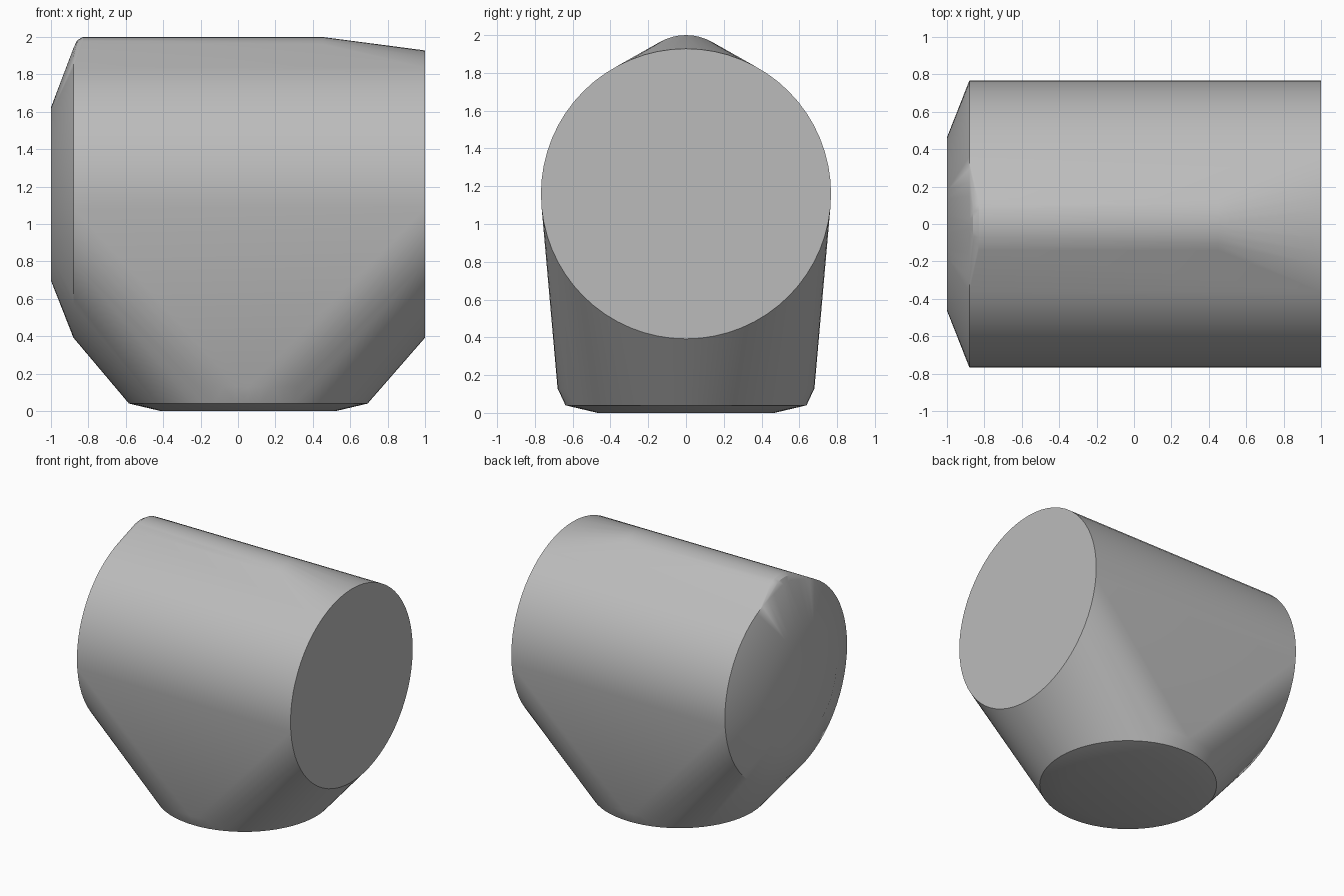
import bpy, bmesh, math
from mathutils import Vector

cube = bpy.data.objects.get("Cube")
if cube:
    bpy.data.objects.remove(cube, do_unlink=True)

grey = bpy.data.materials.new("plain_grey")
grey.use_nodes = True
colour = (0.5, 0.5, 0.5, 1)
grey.diffuse_color = colour
grey.node_tree.nodes["Principled BSDF"].inputs["Base Color"].default_value = colour

AXIS_Z = 1.16   # height of the horizontal barrel's axis
FOOT_X = 0.055  # centre of the round foot

bm = bmesh.new()


def ring(radius, place, count=64):
    """Add a circle of points; place turns its two offsets into a position."""
    for i in range(count):
        a = math.tau * i / count
        bm.verts.new(Vector(place(radius * math.sin(a), radius * math.cos(a))))


# Barrel rings across x: left end, right rim, smaller right cap
for x, radius in ((1, 0.768), (-0.88, 0.768), (-1, 0.463)):
    ring(radius, lambda u, v: (x, u, AXIS_Z + v))

# Foot rings, from the rounded side down to the flat base
for z, radius in ((0.13, 0.68), (0.04, 0.638), (0, 0.468)):
    ring(radius, lambda u, v: (FOOT_X + u, v, z))

# Rounded ridge along the top, with a softened right end
for x, radius in ((0.45, 0.28), (-0.83, 0.28), (-0.86, 0.262), (-0.878, 0.225)):
    ring(radius, lambda u, v: (x, u, 1.72 + v), 48)

# Stretch one skin over all the rings
hull = bmesh.ops.convex_hull(bm, input=bm.verts[:])
inner = {g for g in hull["geom_interior"] + hull["geom_unused"]
         if isinstance(g, bmesh.types.BMVert)}
bmesh.ops.delete(bm, geom=list(inner), context="VERTS")
bmesh.ops.dissolve_limit(bm, angle_limit=math.radians(0.3),
                         verts=bm.verts[:], edges=bm.edges[:])
bmesh.ops.recalc_face_normals(bm, faces=bm.faces[:])

mesh = bpy.data.meshes.new("housing_shell")
bm.to_mesh(mesh)
bm.free()
mesh.materials.append(grey)
shell = bpy.data.objects.new("housing_shell", mesh)
bpy.context.collection.objects.link(shell)

bpy.ops.object.select_all(action="DESELECT")
shell.select_set(True)
bpy.context.view_layer.objects.active = shell
bpy.ops.object.shade_smooth_by_angle(angle=math.radians(30))
